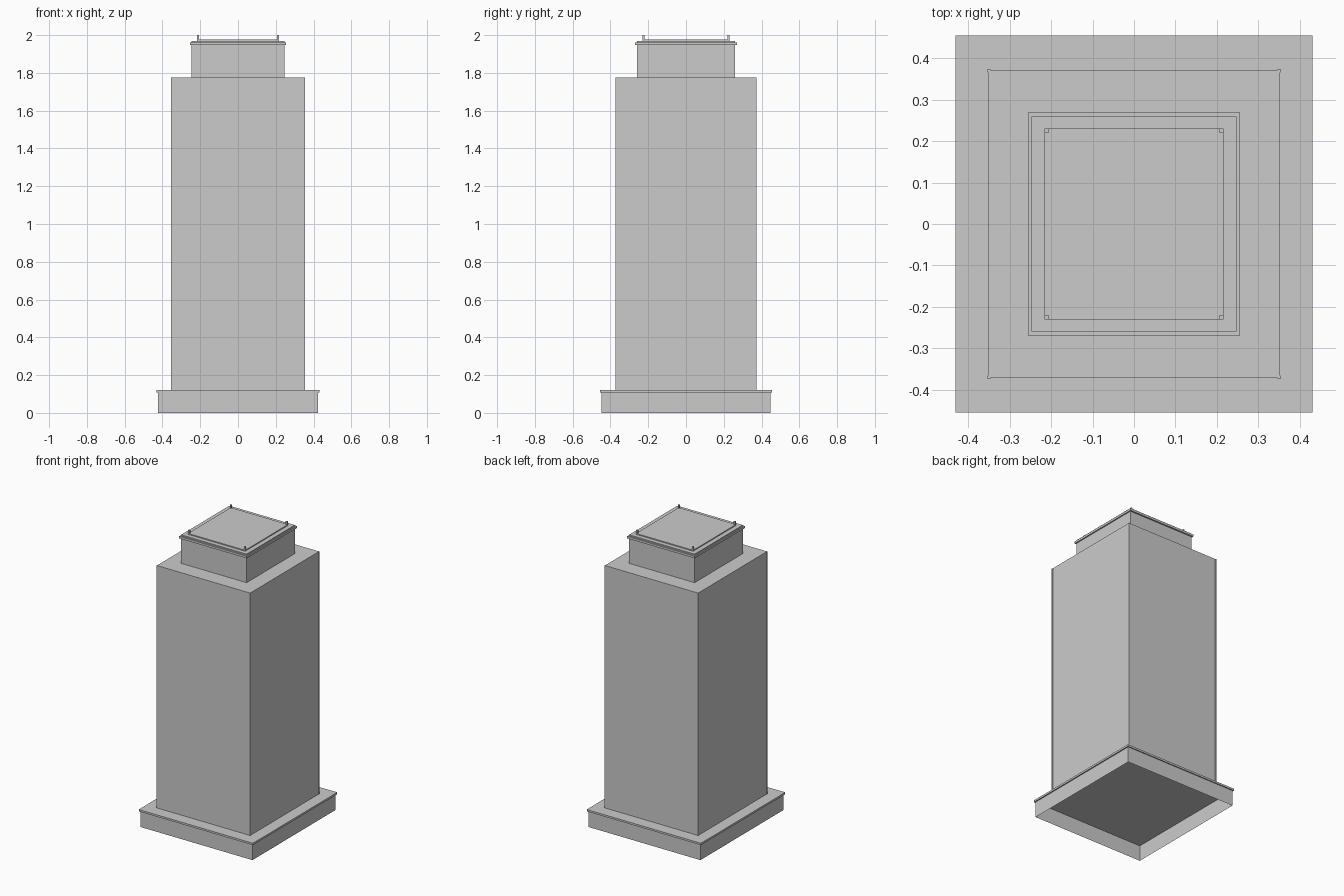
import bpy, bmesh

if "Cube" in bpy.data.objects:
    bpy.data.objects.remove(bpy.data.objects["Cube"])

grey = bpy.data.materials.new("concrete_grey")
grey.diffuse_color = (0.6, 0.6, 0.6, 1.0)
grey.use_nodes = True
grey.node_tree.nodes["Principled BSDF"].inputs["Base Color"].default_value = grey.diffuse_color


def shell(name, rings, bottom=False, top=True):
    """Stack rectangular rings (half_x, half_y, z) into one flat-faced shell."""
    bm = bmesh.new()
    loops = [[bm.verts.new((sx * hx, sy * hy, z))
              for sx, sy in ((-1, -1), (1, -1), (1, 1), (-1, 1))]
             for hx, hy, z in rings]
    for lo, hi in zip(loops, loops[1:]):
        for i in range(4):
            j = (i + 1) % 4
            bm.faces.new((lo[i], lo[j], hi[j], hi[i]))
    if bottom:
        bm.faces.new(loops[0][::-1])
    if top:
        bm.faces.new(loops[-1])
    mesh = bpy.data.meshes.new(name)
    bm.to_mesh(mesh)
    bm.free()
    mesh.materials.append(grey)
    ob = bpy.data.objects.new(name, mesh)
    bpy.context.collection.objects.link(ob)
    return ob


def block(name, hx, hy, z0, z1):
    return shell(name, [(hx, hy, z0), (hx, hy, z1)], bottom=True)


def corner_posts(name, cx, cy, half, z0, z1):
    for sx in (-1, 1):
        for sy in (-1, 1):
            ob = block(name, half, half, z0, z1)
            ob.location = (sx * cx, sy * cy, 0)


# Podium: hollow underneath, closed by the projecting ledge slab
shell("podium_walls", [(0.423, 0.448, 0), (0.423, 0.448, 0.107)], top=False)
block("podium_ledge", 0.431, 0.455, 0.107, 0.12)

# Main tower with slim corner trims
shell("tower", [(0.352, 0.372, 0.12), (0.352, 0.372, 1.775)])
corner_posts("tower_corner_trim", 0.350, 0.370, 0.004, 0.12, 1.775)

# Set-back upper storey, with projecting cornice and a parapet step
shell("upper_storey", [(0.247, 0.260, 1.775), (0.247, 0.260, 1.947),
                       (0.255, 0.270, 1.947), (0.255, 0.270, 1.962),
                       (0.247, 0.260, 1.962), (0.247, 0.260, 1.970)])

# Raised roof deck with corner light posts
block("roof_deck", 0.216, 0.231, 1.970, 1.977)
corner_posts("roof_light_post", 0.211, 0.225, 0.005, 1.970, 2.0)
